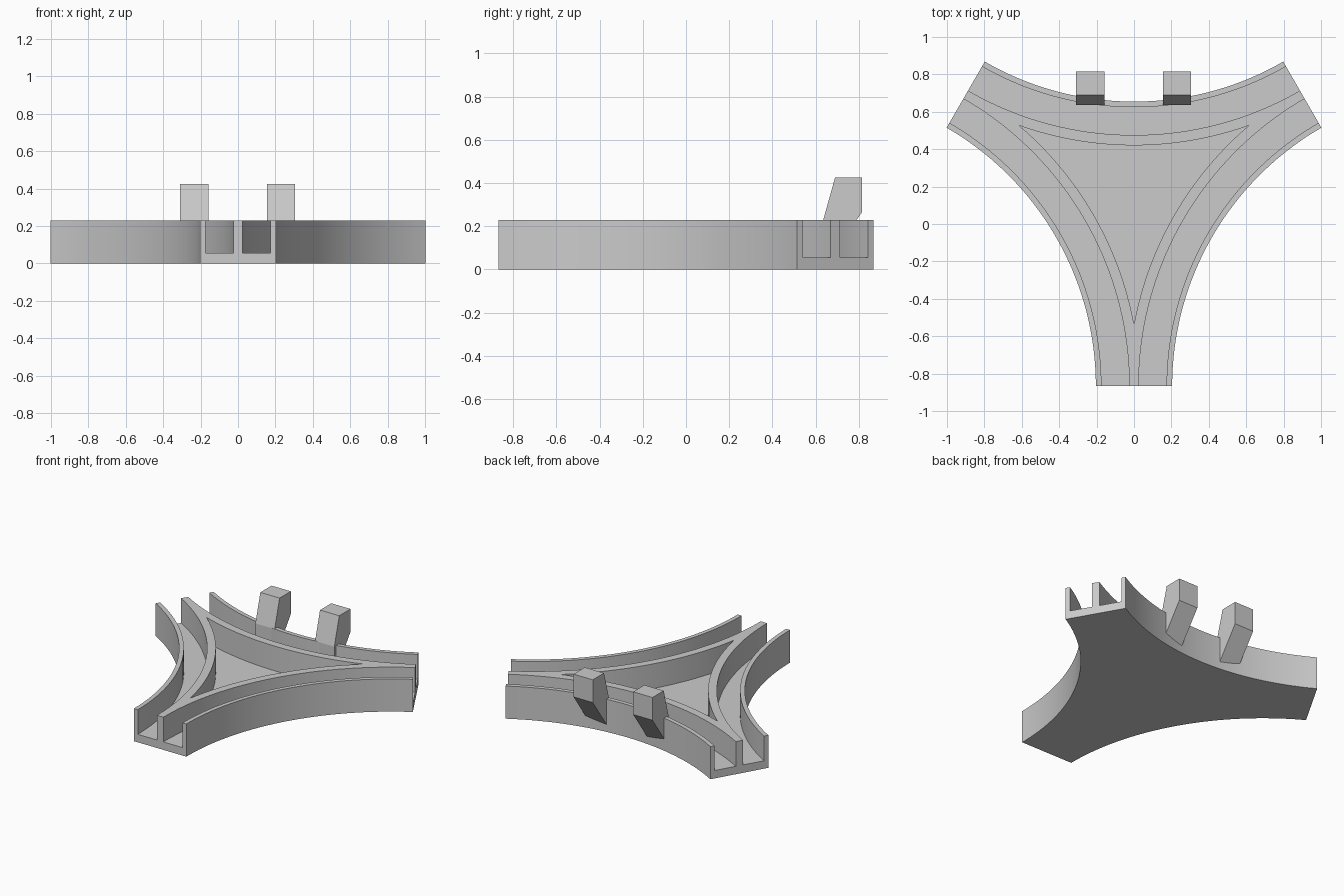
import bpy, bmesh, math

if "Cube" in bpy.data.objects:
    bpy.data.objects.remove(bpy.data.objects["Cube"])

HUB_Y, ARM, HALF_W = 0.172, 1.039, 0.204     # hub centre, arm length, half arm width
HEIGHT, FLOOR = 0.23, 0.056
DIST = 2 * ARM                               # hub to arc centre
R_EDGE = ARM * math.tan(math.radians(60)) - HALF_W
R_GROOVE_A, R_GROOVE_B, R_POCKET = R_EDGE + 0.03, R_EDGE + 0.179, R_EDGE + 0.234
SIDES = (90, 210, 330)                       # concave sides, counter-clockwise

grey = bpy.data.materials.new("grey plastic")
grey.diffuse_color = (0.6, 0.6, 0.6, 1)
grey.use_nodes = True
grey.node_tree.nodes["Principled BSDF"].inputs["Base Color"].default_value = grey.diffuse_color


def arc(direction, radius, half_angle, steps=40):
    """Points on a concave side; direction is the way from hub to arc centre."""
    d = math.radians(direction)
    cx, cy = DIST * math.cos(d), HUB_Y + DIST * math.sin(d)
    pts = []
    for i in range(steps + 1):
        a = d + math.pi + math.radians(half_angle * (1 - 2 * i / steps))
        pts.append((cx + radius * math.cos(a), cy + radius * math.sin(a)))
    return pts


def prism(name, pts, offset):
    """Extrude a flat outline of 3D points by an offset."""
    bm = bmesh.new()
    face = bm.faces.new([bm.verts.new(p) for p in pts])
    new = bmesh.ops.extrude_face_region(bm, geom=[face])["geom"]
    bmesh.ops.translate(bm, vec=offset, verts=[v for v in new if isinstance(v, bmesh.types.BMVert)])
    bmesh.ops.recalc_face_normals(bm, faces=bm.faces)
    mesh = bpy.data.meshes.new(name)
    bm.to_mesh(mesh)
    bm.free()
    mesh.materials.append(grey)
    obj = bpy.data.objects.new(name, mesh)
    bpy.context.collection.objects.link(obj)
    return obj


def upright(name, pts, z0, z1):
    return prism(name, [(x, y, z0) for x, y in pts], (0, 0, z1 - z0))


def cut(target, cutter):
    mod = target.modifiers.new("cut", 'BOOLEAN')
    mod.operation, mod.solver, mod.object = 'DIFFERENCE', 'EXACT', cutter
    bpy.context.view_layer.objects.active = target
    bpy.ops.object.modifier_apply(modifier=mod.name)
    bpy.data.objects.remove(cutter)


# Three-armed body with concave sides
body = upright("junction_body", [p for d in SIDES for p in arc(d, R_EDGE, 30)], 0, HEIGHT)

# Curved grooves running from arm to arm
for d in SIDES:
    strip = arc(d, R_GROOVE_A, 32) + arc(d, R_GROOVE_B, 32)[::-1]
    cut(body, upright("groove_cutter", strip, FLOOR, HEIGHT + 0.1))

# Triangular middle pocket, its tips where neighbouring arcs meet
tip = math.degrees(math.asin(DIST * math.sin(math.radians(60)) / R_POCKET)) - 60
pocket = [p for d in SIDES for p in arc(d, R_POCKET, tip)[:-1]]
cut(body, upright("pocket_cutter", pocket, FLOOR, HEIGHT + 0.1))

bpy.ops.object.select_all(action='DESELECT')
body.select_set(True)
bpy.context.view_layer.objects.active = body
bpy.ops.object.shade_smooth_by_angle(angle=math.radians(25))

# Two leaning hooks on the back wall
PROFILE = [(0.635, 0.228), (0.69, 0.425), (0.815, 0.425), (0.815, 0.265), (0.635, 0.015)]
for side, x in (("left", -0.234), ("right", 0.231)):
    prism(side + "_hook", [(x - 0.075, y, z) for y, z in PROFILE], (0.15, 0, 0))
